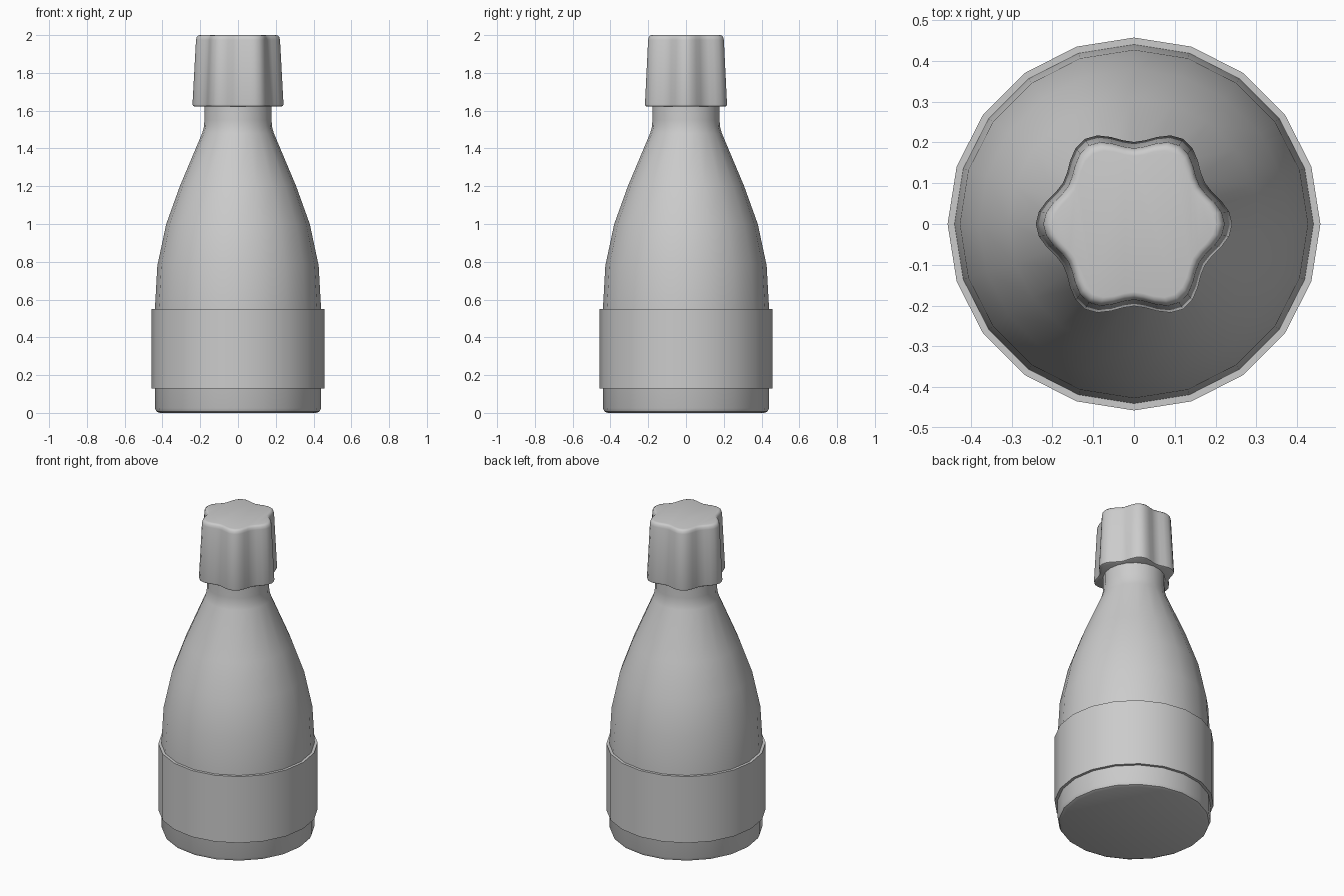
import bpy, bmesh, math

if "Cube" in bpy.data.objects:
    bpy.data.objects.remove(bpy.data.objects["Cube"], do_unlink=True)

grey = bpy.data.materials.new("plain grey")
grey.use_nodes = True
colour = (0.6, 0.6, 0.6, 1)
grey.diffuse_color = colour
grey.node_tree.nodes["Principled BSDF"].inputs["Base Color"].default_value = colour


def lathe(name, profile, sides, lobe=0.0, caps=True):
    """Stack rings of (radius, z); lobe adds a six-fold wave to the radius."""
    bm = bmesh.new()
    rings = []
    for radius, z in profile:
        ring = []
        for i in range(sides):
            a = math.tau * i / sides
            r = radius * (1 + lobe * math.cos(6 * a))
            ring.append(bm.verts.new((r * math.cos(a), r * math.sin(a), z)))
        rings.append(ring)
    pairs = list(zip(rings, rings[1:]))
    if caps:
        bm.faces.new(rings[0][::-1])
        bm.faces.new(rings[-1])
    else:
        pairs.append((rings[-1], rings[0]))
    for low, high in pairs:
        for i in range(sides):
            j = (i + 1) % sides
            bm.faces.new((low[i], low[j], high[j], high[i]))
    bmesh.ops.recalc_face_normals(bm, faces=bm.faces)
    mesh = bpy.data.meshes.new(name)
    bm.to_mesh(mesh)
    bm.free()
    mesh.materials.append(grey)
    obj = bpy.data.objects.new(name, mesh)
    bpy.context.collection.objects.link(obj)
    bpy.ops.object.select_all(action="DESELECT")
    obj.select_set(True)
    bpy.context.view_layer.objects.active = obj
    bpy.ops.object.shade_smooth_by_angle(angle=math.radians(40))
    return obj


# Bottle body with rounded foot, tapering shoulder and straight neck
lathe("bottle", [(0.415, 0), (0.432, 0.007), (0.44, 0.025), (0.44, 0.55),
                 (0.427, 0.78), (0.38, 1.0), (0.308, 1.2), (0.19, 1.48),
                 (0.18, 1.515), (0.178, 1.55), (0.178, 1.65)], 20)

# Raised band wrapped around the lower body
lathe("label_band", [(0.438, 0.13), (0.457, 0.13), (0.457, 0.55), (0.438, 0.55)],
      20, caps=False)

# Six-lobed screw cap with softened rims
lathe("cap", [(0.212, 1.622), (0.219, 1.626), (0.221, 1.635), (0.204, 1.975),
              (0.2, 1.99), (0.192, 1.998), (0.183, 2.0)], 48, lobe=0.09)
